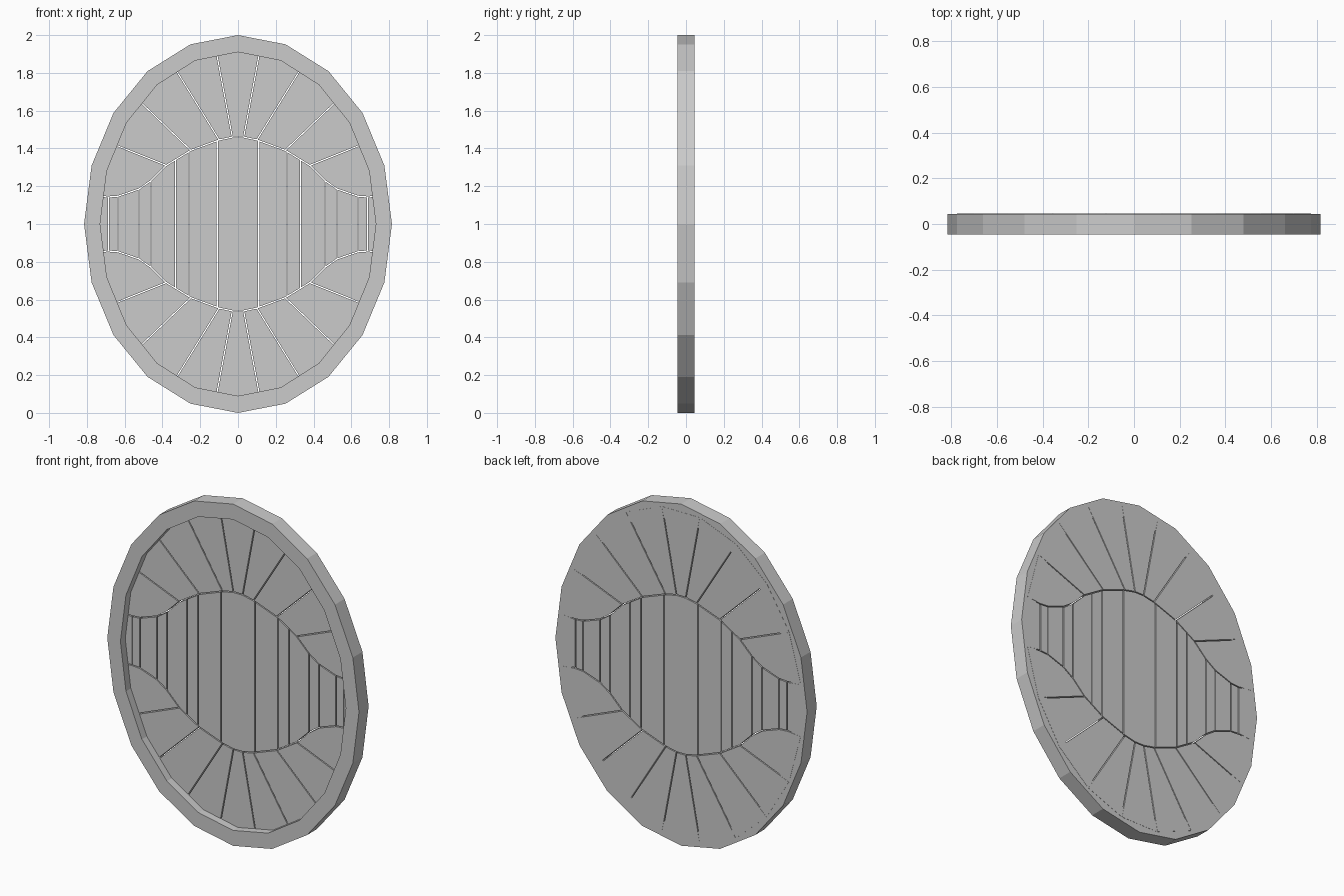
import bpy, bmesh
from math import sin, cos, pi

if "Cube" in bpy.data.objects:
    bpy.data.objects.remove(bpy.data.objects["Cube"])

RX, RZ, CZ = 0.815, 1.0, 1.0
N = 20
GAP = 0.003

# upper outline of the middle field: (x, height above centre)
CURVE = [(0.03, .46), (0.10, .445), (0.25, .39), (0.38, .31), (0.46, .23),
         (0.525, .185), (0.635, .147), (0.69, .143), (0.775, .153)]
CURVE = [(-x, h) for x, h in reversed(CURVE)] + CURVE


def height(x):
    for (a, ha), (b, hb) in zip(CURVE, CURVE[1:]):
        if a <= x <= b:
            return ha + (hb - ha) * (x - a) / (b - a)
    return CURVE[-1][1]


def arc(xa, xb):
    """Points of the curve from xa to xb, ends included."""
    inner = [(x, h) for x, h in CURVE if xa + 1e-4 < x < xb - 1e-4]
    return [(xa, height(xa))] + inner + [(xb, height(xb))]


def slabs(name, polys, y0, y1, gap):
    """Extrude flat outlines (x, z about the centre) from y0 to y1."""
    bm = bmesh.new()
    for pts in polys:
        part = bmesh.new()
        face = part.faces.new([part.verts.new((x, y0, z + CZ)) for x, z in pts])
        part.normal_update()
        if gap:
            res = bmesh.ops.inset_region(part, faces=[face], thickness=gap,
                                         use_boundary=True, use_even_offset=True)
            bmesh.ops.delete(part, geom=res["faces"], context='FACES')
        res = bmesh.ops.extrude_face_region(part, geom=part.faces[:])
        top = [v for v in res["geom"] if isinstance(v, bmesh.types.BMVert)]
        bmesh.ops.translate(part, verts=top, vec=(0, y1 - y0, 0))
        bmesh.ops.recalc_face_normals(part, faces=part.faces[:])
        tmp = bpy.data.meshes.new("tmp")
        part.to_mesh(tmp)
        part.free()
        bm.from_mesh(tmp)
        bpy.data.meshes.remove(tmp)
    mesh = bpy.data.meshes.new(name)
    bm.to_mesh(mesh)
    bm.free()
    obj = bpy.data.objects.new(name, mesh)
    bpy.context.collection.objects.link(obj)
    return obj


def ring_pt(i, rx, rz):
    a = 2 * pi * i / N
    return rx * sin(a), rz * cos(a)


def mid(i, rx, rz):
    (a, b), (c, d) = ring_pt(i, rx, rz), ring_pt(i + 1, rx, rz)
    return (a + c) / 2, (b + d) / 2


# raised rim: segments jointed at the middle of each side
rim = []
for i in range(N):
    outer = [mid(i - 1, RX, RZ), ring_pt(i, RX, RZ), mid(i, RX, RZ)]
    inner = [mid(i, .73, .91), ring_pt(i, .73, .91), mid(i - 1, .73, .91)]
    rim.append(outer + inner)
slabs("rim", rim, -0.045, 0.044, 0)

# radiating boards above and below the middle field
cuts = [-0.69, -0.38, -0.25, -0.10, -0.03, 0.03, 0.10, 0.25, 0.38, 0.69]
boards = []
for k in range(9):
    i = k - 4
    a, b = mid(i - 1, .797, .98), mid(i, .797, .98)
    low = arc(cuts[k], cuts[k + 1])
    pts = [a, b] + low[::-1]
    boards.append(pts)
    boards.append([(x, -z) for x, z in pts])
slabs("radial_boards", boards, 0.0, 0.045, GAP)

# vertical planks of the middle field
half = [0.11, 0.26, 0.33, 0.46, 0.525, 0.635, 0.685, 0.775]
edges = [-x for x in reversed(half)] + half
planks = []
for xa, xb in zip(edges, edges[1:]):
    top = arc(xa, xb)
    planks.append(top + [(x, -h) for x, h in reversed(top)])
slabs("vertical_planks", planks, 0.0, 0.045, GAP)
